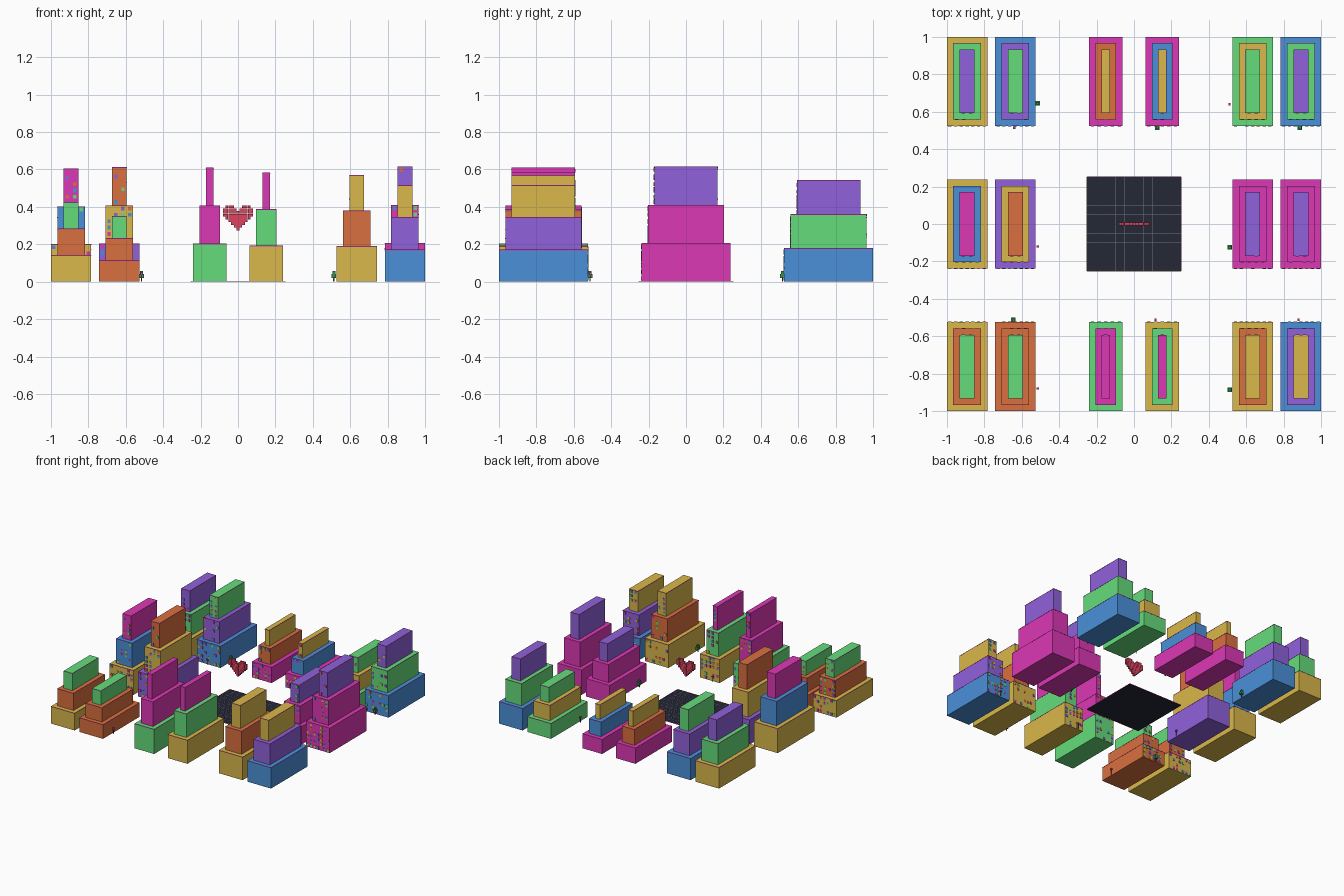
import bpy, bmesh, random
from mathutils import Matrix, Vector

if "Cube" in bpy.data.objects:
    bpy.data.objects.remove(bpy.data.objects["Cube"])

random.seed(4)
COL = {
    'yellow': (0.70, 0.48, 0.07), 'green': (0.13, 0.72, 0.20), 'purple': (0.28, 0.12, 0.70),
    'blue': (0.07, 0.28, 0.70), 'orange': (0.70, 0.16, 0.05), 'magenta': (0.72, 0.04, 0.46),
    'dark': (0.018, 0.02, 0.035), 'line': (0.16, 0.20, 0.28), 'heart': (0.72, 0.06, 0.12),
    'leaf': (0.03, 0.28, 0.07), 'trunk': (0.16, 0.07, 0.03), 'pole': (0.05, 0.05, 0.06),
}
MATS = {}


def mat(c):
    if c not in MATS:
        MATS[c] = bpy.data.materials.new(c)
        MATS[c].diffuse_color = (*COL[c], 1)
    return MATS[c]


def boxes(name, items):
    """One object made of boxes: (x0, x1, y0, y1, z0, z1, colour)."""
    bm = bmesh.new()
    slots = []
    for x0, x1, y0, y1, z0, z1, c in items:
        if c not in slots:
            slots.append(c)
        m = Matrix.Translation(Vector((x0 + x1, y0 + y1, z0 + z1)) / 2) @ \
            Matrix.Diagonal((x1 - x0, y1 - y0, z1 - z0, 1))
        verts = bmesh.ops.create_cube(bm, size=1, matrix=m)['verts']
        for f in {f for v in verts for f in v.link_faces}:
            f.material_index = slots.index(c)
    me = bpy.data.meshes.new(name)
    bm.to_mesh(me)
    bm.free()
    for c in slots:
        me.materials.append(mat(c))
    ob = bpy.data.objects.new(name, me)
    bpy.context.collection.objects.link(ob)
    return ob


def building(name, xr, yr, height, colours, face):
    """Three stepped tiers, thin neon trim, windows on one street face."""
    h, step = height / 3, 0.034
    tiers, trim, wins = [], [], []
    for i, c in enumerate(colours):
        d = step * i
        x0, x1, y0, y1 = xr[0] + d, xr[1] - d, yr[0] + d, yr[1] - d
        z0, z1 = h * i, h * (i + 1)
        tiers.append((x0, x1, y0, y1, z0, z1, c))
        e = 0.0006
        trim.append((x0 - e, x1 + e, y0 - e, y1 + e, z1 - 0.005, z1 - 0.001, 'magenta'))
        # scattered lit windows
        nx, nz = max(1, int((x1 - x0) / 0.03)), max(2, int(h / 0.032))
        yf = y0 if face < 0 else y1
        lit = [k for k in ('yellow', 'green', 'blue', 'purple', 'orange', 'magenta') if k != c]
        for a in range(nx):
            for b in range(nz):
                if random.random() < 0.45:
                    wx = x0 + (x1 - x0) * (a + 0.5) / nx
                    wz = z0 + h * (b + 0.5) / nz
                    wins.append((wx - .009, wx + .009, yf - .003, yf + .003,
                                 wz - .010, wz + .010, random.choice(lit)))
    boxes(name + '_tiers', tiers)
    boxes(name + '_trim', trim)
    if wins:
        boxes(name + '_windows', wins)


XS = [(-1, -.785), (-.742, -.527), (-.24, -.062), (.062, .24), (.527, .742), (.785, 1)]
K = dict(Y='yellow', G='green', P='purple', B='blue', O='orange', M='magenta')
# rows: y range, window face, six lots of (tier colours, height)
ROWS = {
    'front': ((-1, -.525), 1, [('YOG', .425), ('OOG', .35), ('GMM', .61),
                               ('YGM', .583), ('YOY', .57), ('BPY', .517)]),
    'middle': ((-.2375, .2375), -1, [('YBM', .605), ('PYO', .613), None,
                                     None, ('MMP', .445), ('MMP', .617)]),
    'back': ((.525, 1), -1, [('YGP', .52), ('BPG', .535), ('MOY', .39),
                             ('MBY', .36), ('GYG', .38), ('BGP', .543)]),
}
for row, (yr, face, lots) in ROWS.items():
    for i, lot in enumerate(lots):
        if lot:
            building(f'{row}_building_{i + 1}', XS[i], yr, lot[1], [K[k] for k in lot[0]], face)

# central plaza with grid lines and border strips
R = 0.25
boxes('plaza', [(-R, R, -R, R, 0, .003, 'dark')])
lines = []
for i in range(1, 10):
    p = -R + i * 0.05
    lines.append((p - .0008, p + .0008, -R, R, .002, .0036, 'line'))
    lines.append((-R, R, p - .0008, p + .0008, .002, .0034, 'line'))
boxes('plaza_grid', lines)
boxes('plaza_border', [(-R - .004, -R, -R, R, 0, .004, 'yellow'), (R, R + .004, -R, R, 0, .004, 'magenta'),
                       (-R, R, R, R + .004, 0, .004, 'magenta'), (-R, R, -R - .004, -R, 0, .004, 'yellow')])

# floating heart of small cubes, widest column index per row
P, cubes = 0.0148, []
rows = [(2, 4), (1, 5), (0, 5), (0, 5), (0, 4), (0, 3), (0, 2), (0, 1), (0, 0)]
for r, (lo, hi) in enumerate(rows):
    for c in range(-hi, hi + 1):
        if abs(c) >= lo:
            x, z, s = c * P, .400 - r * P, P * .47
            cubes.append((x - s, x + s, -s, s, z - s, z + s, 'heart'))
boxes('heart', cubes)

# street trees
for i, (x, y) in enumerate([(-.515, .645), (.125, .515), (.887, .515), (.512, -.125),
                            (-.645, -.513), (.512, -.885)]):
    boxes(f'tree_{i + 1}', [(x - .003, x + .003, y - .003, y + .003, 0, .022, 'trunk'),
                            (x - .012, x + .012, y - .012, y + .012, .02, .04, 'leaf'),
                            (x - .008, x + .008, y - .008, y + .008, .04, .056, 'leaf')])

# street lamps
for i, (x, y) in enumerate([(-.64, .515), (.511, .64), (-.515, -.12), (-.515, -.88),
                            (.115, -.512), (.88, -.512)]):
    boxes(f'lamp_{i + 1}', [(x - .002, x + .002, y - .002, y + .002, 0, .04, 'pole'),
                            (x - .006, x + .006, y - .006, y + .006, .036, .048, 'magenta')])

for m in bpy.data.materials:
    if m.users and not m.is_grease_pencil:
        m.use_nodes = True
        m.node_tree.nodes["Principled BSDF"].inputs["Base Color"].default_value = m.diffuse_color
